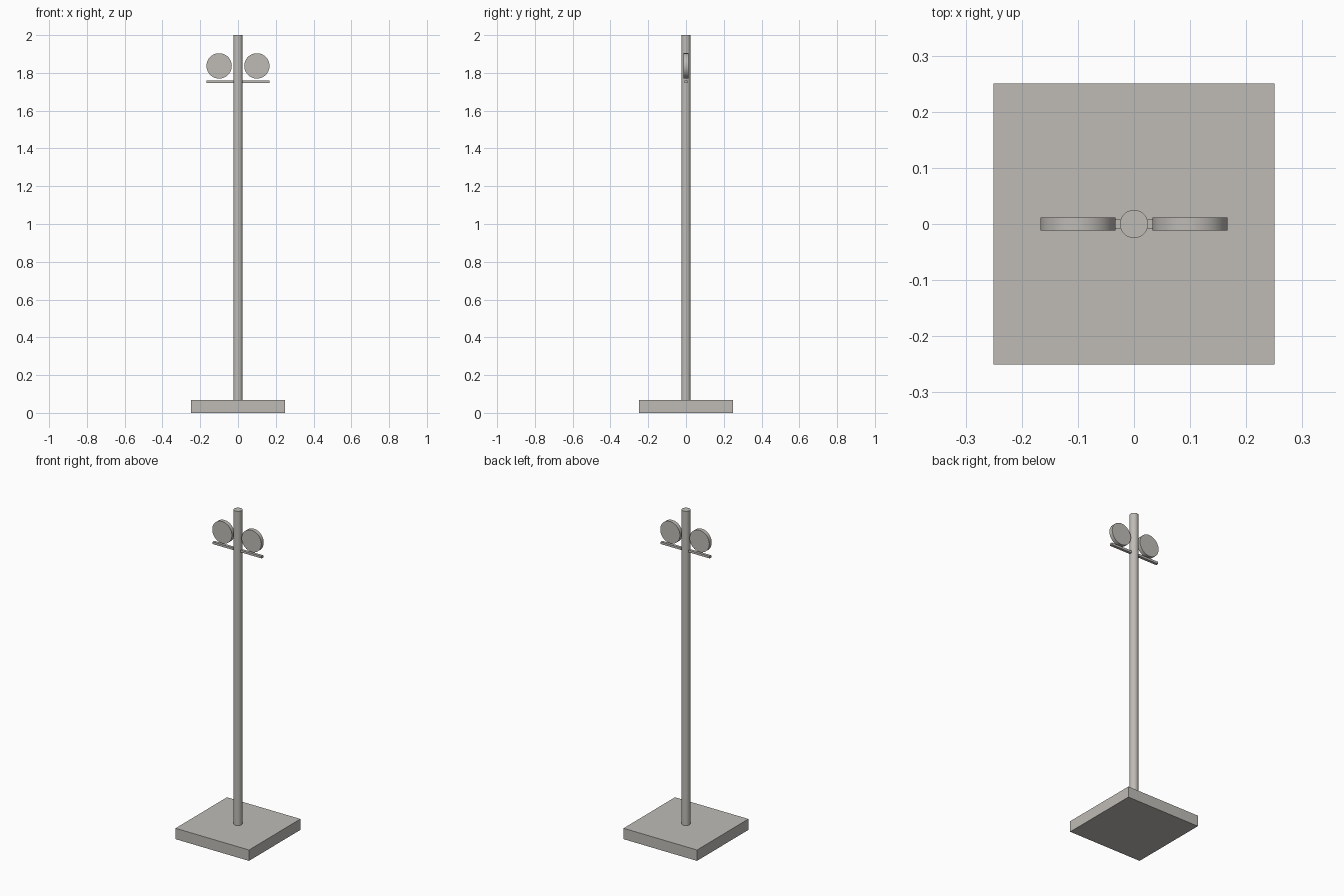
import bpy
import math

cube = bpy.data.objects.get("Cube")
if cube:
    bpy.data.objects.remove(cube, do_unlink=True)

# Single warm grey colour for every part
grey = bpy.data.materials.new("warm_grey")
grey.use_nodes = True
colour = (0.52, 0.5, 0.47, 1)
grey.diffuse_color = colour
grey.node_tree.nodes["Principled BSDF"].inputs["Base Color"].default_value = colour


def finish(name):
    obj = bpy.context.object
    obj.name = name
    obj.data.materials.append(grey)
    return obj


def box(name, size, z):
    bpy.ops.mesh.primitive_cube_add(size=1, location=(0, 0, z))
    obj = finish(name)
    obj.scale = size
    bpy.ops.object.transform_apply(location=False, rotation=False, scale=True)


def cylinder(name, radius, depth, location, tilt=0):
    bpy.ops.mesh.primitive_cylinder_add(vertices=48, radius=radius, depth=depth,
                                        location=location, rotation=(tilt, 0, 0))
    finish(name)
    bpy.ops.object.shade_smooth_by_angle(angle=math.radians(30))


# Square base plate and tall round pole
base_height = 0.067
box("base_plate", (0.5, 0.5, base_height), base_height / 2)
cylinder("pole", 0.025, 2 - base_height, (0, 0, 1 + base_height / 2))

# Thin crossbar through the pole
box("crossbar", (0.333, 0.0167, 0.0133), 1.753)

# Pair of upright discs beside the pole
for side, name in ((1, "left_disc"), (-1, "right_disc")):
    cylinder(name, 0.067, 0.024, (side * 0.1, 0, 1.837), math.pi / 2)
